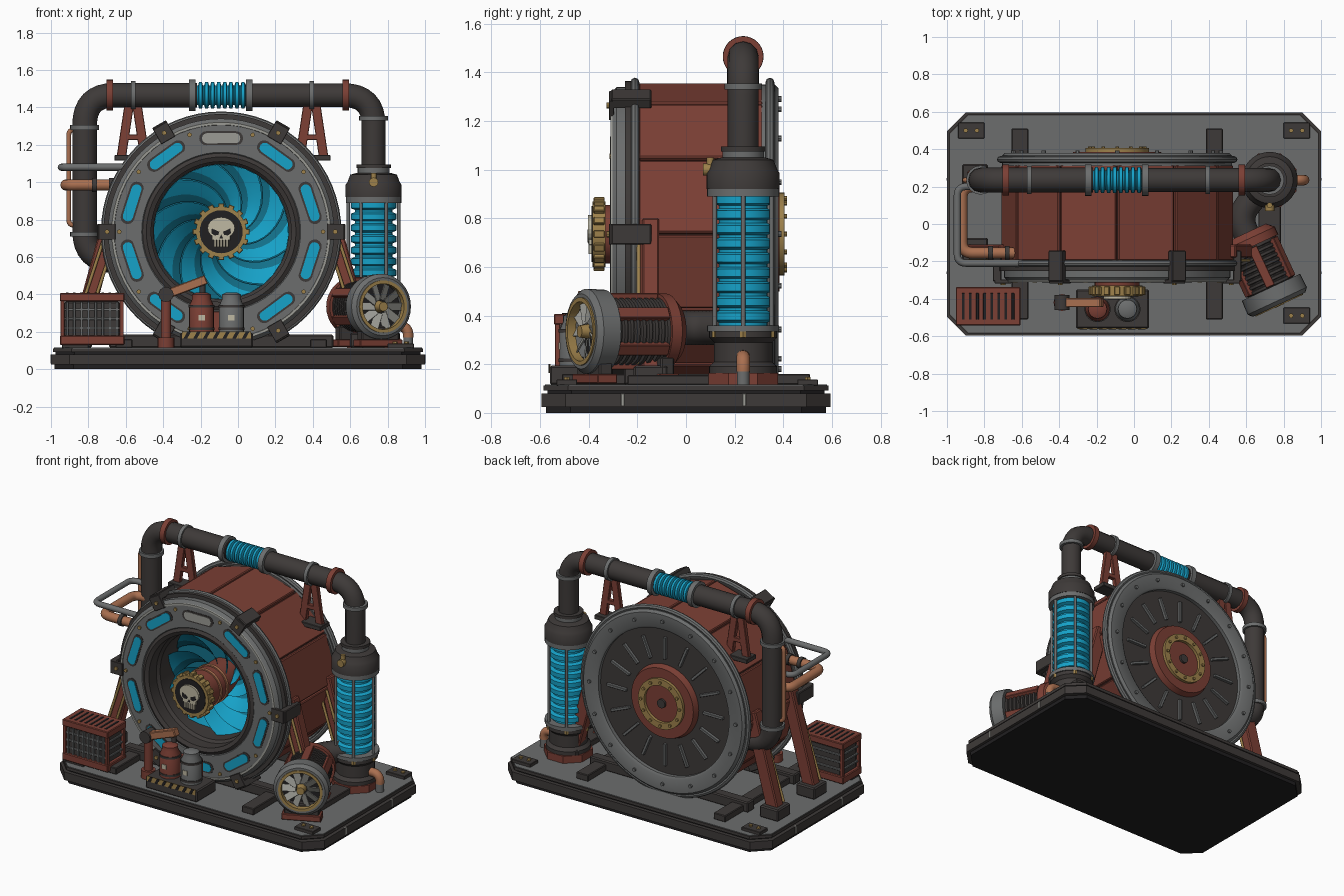
import bpy, bmesh
from math import sin, cos, pi, radians, tau
from mathutils import Matrix, Vector

cube = bpy.data.objects.get("Cube")
if cube:
    bpy.data.objects.remove(cube)


def paint(name, r, g, b):
    mat = bpy.data.materials.new(name)
    mat.use_nodes = True
    mat.diffuse_color = (r, g, b, 1)
    mat.node_tree.nodes["Principled BSDF"].inputs["Base Color"].default_value = (r, g, b, 1)
    return mat


black = paint("black", .015, .014, .015)
dark = paint("charcoal", .048, .042, .04)
steel = paint("steel_grey", .15, .155, .155)
pale = paint("pale_grey", .33, .33, .3)
red = paint("rust_red", .2, .05, .035)
blue = paint("glow_blue", .008, .36, .58)
teal = paint("deep_blue", .006, .16, .25)
brass = paint("brass", .34, .22, .07)
copper = paint("copper", .4, .16, .08)
bone = paint("bone", .52, .48, .36)


# ---- helpers
def shift(x, y, z):
    return Matrix.Translation((x, y, z))


def finish(name, bm, mats, frame, smooth=35):
    bmesh.ops.recalc_face_normals(bm, faces=bm.faces)
    bm.transform(frame)
    mesh = bpy.data.meshes.new(name)
    bm.to_mesh(mesh)
    bm.free()
    for mat in mats:
        mesh.materials.append(mat)
    if smooth:
        mesh.shade_smooth()
        mesh.set_sharp_from_angle(angle=radians(smooth))
    obj = bpy.data.objects.new(name, mesh)
    bpy.context.collection.objects.link(obj)
    return obj


def box(name, at, size, mat, frame=Matrix(), bevel=.1):
    bm = bmesh.new()
    bmesh.ops.create_cube(bm, size=1)
    bmesh.ops.scale(bm, vec=size, verts=bm.verts)
    if bevel:
        bmesh.ops.bevel(bm, geom=bm.edges[:], offset=min(size) * bevel, segments=1, affect='EDGES')
    finish(name, bm, [mat], frame @ shift(*at), smooth=None)


def lathe(name, profile, mat, frame, sides=48, closed=False):
    bm = bmesh.new()
    rings = [[bm.verts.new((r * cos(tau * k / sides), r * sin(tau * k / sides), h))
              for k in range(sides)] for r, h in profile]
    pairs = list(zip(rings, rings[1:])) + ([(rings[-1], rings[0])] if closed else [])
    for a, b in pairs:
        for k in range(sides):
            n = (k + 1) % sides
            bm.faces.new((a[k], a[n], b[n], b[k]))
    bmesh.ops.remove_doubles(bm, verts=bm.verts, dist=.0001)
    finish(name, bm, [mat], frame, 35 if sides > 12 else None)


def disc(name, r, low, high, mat, frame, sides=32, top=None):
    lathe(name, [(0, low), (r, low), (top or r, high), (0, high)], mat, frame, sides)


def band(name, inner, outer, low, high, mat, frame, sides=48):
    lathe(name, [(inner, low), (outer, low), (outer, high), (inner, high)], mat, frame, sides, True)


def bellows(name, low, high, r_in, r_out, ribs, mat, frame):
    step, profile = (high - low) / ribs, []
    for k in range(ribs):
        for r, t in ((r_in, 0), (r_in, .2), (r_out, .35), (r_out, .85), (r_in, 1)):
            profile.append((r, low + step * (k + t)))
    lathe(name, profile, mat, frame, 32)


def prism(name, outline, depth, mat, frame):
    bm = bmesh.new()
    face = bm.faces.new([bm.verts.new((x, y, 0)) for x, y in outline])
    grown = bmesh.ops.extrude_face_region(bm, geom=[face])
    moved = [v for v in grown["geom"] if isinstance(v, bmesh.types.BMVert)]
    bmesh.ops.translate(bm, verts=moved, vec=(0, 0, depth))
    finish(name, bm, [mat], frame, smooth=None)


def stadium(width, length):
    r, s = width / 2, length / 2 - width / 2
    return [(r * cos(pi * k / 8), r * sin(pi * k / 8) + (s if k < 9 else -s)) for k in range(17)]


def along(p, q):
    d = Vector(q) - Vector(p)
    return shift(*p) @ d.to_track_quat('Z', 'Y').to_matrix().to_4x4(), d.length


def beam(name, p, q, width, depth, mat):
    frame, length = along(p, q)
    box(name, (0, 0, length / 2), (width, depth, length), mat, frame)


def rod(name, p, q, r, mat, sides=12):
    frame, length = along(p, q)
    disc(name, r, 0, length, mat, frame, sides + 1)


def tube(name, points, r, mat, bend=.1):
    pts = [Vector(p) for p in points]
    path = [pts[0]]
    for a, p, b in zip(pts, pts[1:], pts[2:]):
        s, e = p + (a - p).normalized() * bend, p + (b - p).normalized() * bend
        path += [s.lerp(p, t / 8).lerp(p.lerp(e, t / 8), t / 8) for t in range(9)]
    path.append(pts[-1])
    curve = bpy.data.curves.new(name, 'CURVE')
    curve.dimensions, curve.bevel_depth, curve.bevel_resolution = '3D', r, 4
    curve.use_fill_caps = True
    line = curve.splines.new('POLY')
    line.points.add(len(path) - 1)
    for node, p in zip(line.points, path):
        node.co = (*p, 1)
    line.use_smooth = True
    curve.materials.append(mat)
    bpy.context.collection.objects.link(bpy.data.objects.new(name, curve))


# ---- base platform
def plate(name, inset, low, high, mat):
    x, y, c = 1 - inset, .595 - inset, .1
    half = [(x, c - y), (x, y - c), (x - c, y), (c - x, y)]
    prism(name, half + [(-a, -b) for a, b in half], high - low, mat, shift(0, 0, low))


plate("base_bottom", .02, 0, .025, black)
plate("base_skirt", 0, .025, .08, dark)
plate("base_groove", .025, .08, .092, black)
plate("base_rim", .01, .092, .112, dark)
plate("base_deck", .015, .112, .116, steel)
for side in (-1, 1):
    for y in (-.26, .24):
        box("base_side_clip", (side * .995, y, .055), (.014, .014, .05), pale)
    for y in (-.49, .5):
        box("corner_pad", (side * .87, y, .125), (.14, .085, .025), dark)
        for dx in (-.03, .03):
            disc("corner_bolt", .013, .135, .147, brass, shift(side * .87 + dx, y, 0), 6)
    box("cradle_rail", (side * .52 - .09, 0, .138), (.09, 1.02, .045), dark)
    box("cradle_cross_beam", (-.09, side * .25 + .03, .15), (1.2, .07, .07), dark)

# ---- drum: the wheel frame has x outward, y along the rim, z to the front
HUB = shift(-.09, 0, .735)


def wheel(angle=0, r=0, h=0):
    return HUB @ Matrix.Rotation(-radians(angle), 4, 'Y') @ shift(r, -h, 0) @ Matrix.Rotation(pi / 2, 4, 'X')


axle = wheel()
band("drum_core", .4, .6, -.32, .22, dark, axle, 12)
for k in range(12):
    box("drum_panel", (0, 0, 0), (.028, .308, .51), red, wheel(30 * k + 15, .587, -.06), .2)
band("front_flange", .42, .63, .2, .25, dark, axle, 64)
lathe("front_ring", [(.41, .24), (.41, .29), (.425, .305), (.585, .305), (.605, .285), (.605, .24)], steel, axle, 64)
lathe("front_ring_edge", [(.57, .303), (.572, .31), (.585, .31), (.587, .303)], pale, axle, 64)
lathe("intake_sleeve", [(.42, .24), (.42, .3), (.4, .312), (.375, .3), (.375, .22), (.36, .2), (.36, 0)], dark, axle, 64)
for h in (.21, -.345):
    lathe("rim_tube", [(.625 + .018 * cos(tau * k / 8), h + .018 * sin(tau * k / 8)) for k in range(8)],
          steel, axle, 64, True)
for k in range(10):
    a = 36 * k + 18
    prism("ring_window_frame", stadium(.075, .235), .004, dark, wheel(a, .5, .304))
    prism("ring_window", stadium(.055, .205), .007, pale if a == 90 else blue, wheel(a, .5, .304))
    disc("ring_bolt", .012, 0, .01, brass, wheel(a + 18, .545, .304), 8)
for k in range(6):
    box("rim_bracket", (.642, 0, .225), (.045, .085, .165), dark, wheel(60 * k))
    box("rim_bracket_lip", (.61, 0, .307), (.09, .085, .02), dark, wheel(60 * k))
    disc("bracket_bolt", .013, 0, .01, brass, wheel(60 * k, .61, .316), 8)

# ---- turbine fan and hub
disc("fan_back", .37, 0, .02, teal, axle, 48)
bm = bmesh.new()
for k in range(10):
    rows = []
    for i in range(9):
        r, a = .1 + .26 * i / 8, tau * k / 10 + i / 8
        rows.append([bm.verts.new((r * cos(a + .2 * j), r * sin(a + .2 * j), .13 - .03 * j)) for j in range(4)])
    for low, high in zip(rows, rows[1:]):
        for j in range(3):
            face = bm.faces.new((low[j], high[j], high[j + 1], low[j + 1]))
            face.material_index = j // 2
finish("fan_blades", bm, [blue, teal], axle)
disc("hub_shaft", .12, .02, .33, red, axle)
for h in (.15, .22):
    band("hub_shaft_ring", .11, .128, h, h + .02, copper, axle)
band("hub_gear", .1, .135, .33, .385, brass, axle)
for k in range(16):
    box("gear_tooth", (0, 0, 0), (.03, .03, .045), brass, wheel(22.5 * k, .137, .357))
disc("emblem_backing", .115, .33, .388, black, axle)
face_frame = axle @ shift(0, 0, .386)
prism("skull_cranium", [(.073 * cos(tau * k / 20), .02 + .058 * sin(tau * k / 20)) for k in range(20)], .016, bone, face_frame)
box("skull_cheeks", (0, -.02, .007), (.1, .05, .016), bone, face_frame)
for k in range(5):
    box("skull_tooth", (.016 * (k - 2), -.06, .007), (.013, .045, .014), bone, face_frame)
for side in (-1, 1):
    prism("skull_eye", [(side * x, y) for x, y in ((.01, .0), (.05, .018), (.052, -.008), (.035, -.02), (.015, -.016))],
          .003, black, face_frame @ shift(0, 0, .015))
prism("skull_nose", [(-.01, -.035), (.01, -.035), (0, -.015)], .003, black, face_frame @ shift(0, 0, .015))

# ---- drum back plate
back = axle @ Matrix.Rotation(pi, 4, 'X')
disc("back_plate", .6, .3, .345, dark, back, 64)
lathe("back_rim", [(.615, .31), (.615, .365), (.6, .38), (.51, .38), (.495, .37), (.495, .34)], steel, back, 64)
for k in range(16):
    spin = back @ Matrix.Rotation(tau * k / 16, 4, 'Z')
    box("back_fin", (.365, 0, .352), (.15, .018, .025), steel, spin)
    disc("back_rim_bolt", .012, .38, .392, steel, spin @ shift(.555, 0, 0), 8)
disc("back_hub", .25, .34, .385, red, back, 48, .235)
band("back_hub_ring", .125, .17, .37, .405, brass, back)
for k in range(12):
    disc("back_hub_bolt", .01, .4, .415, brass, back @ Matrix.Rotation(tau * k / 12, 4, 'Z') @ shift(.147, 0, 0), 8)
disc("back_hub_cap", .03, .38, .4, dark, back, 16)

# ---- drum legs and pipe trestles
for side in (-1, 1):
    for y in (-.145, .25):
        top, foot = (side * .59 - .09, y, .79), (side * .76 - .09, y, .17)
        beam("drum_leg", foot, top, .07, .09, red)
        box("drum_leg_foot", (foot[0], y, .155), (.14, .14, .08), dark)
        for dx in (-.03, .03):
            rod("leg_brace", (foot[0] + dx, y - .05, .2), (top[0] + dx, y - .05, .72), .009, brass)
    x = side * .478 - .083
    for lean in (-1, 1):
        beam("trestle_leg", (x + lean * .065, .235, 1.12), (x + lean * .02, .235, 1.42), .03, .05, red)
    box("trestle_brace", (x, .235, 1.24), (.09, .03, .03), red)
    box("trestle_foot", (x, .235, 1.13), (.2, .1, .03), dark)

# ---- main overhead pipe
Y, TOP, LEFT, RIGHT = .235, 1.465, -.82, .725
tube("main_pipe_left", [(-.6, Y, .58), (LEFT, Y, .58), (LEFT, Y, TOP), (-.22, Y, TOP)], .066, dark, .16)
tube("main_pipe_right", [(.04, Y, TOP), (RIGHT, Y, TOP), (RIGHT, Y, 1.05)], .064, dark, .16)
across = shift(0, Y, TOP) @ Matrix.Rotation(pi / 2, 4, 'Y')
bellows("pipe_bellows", -.22, .04, .052, .07, 8, blue, across)
for x, r, w, mat in ((-.245, .084, .035, steel), (.06, .084, .035, steel), (-.685, .083, .035, red),
                     (.575, .083, .035, red), (-.56, .075, .025, steel), (.395, .075, .025, steel)):
    band("pipe_collar", .05, r, x - w / 2, x + w / 2, mat, across, 32)
for x, z in ((LEFT, 1.28), (LEFT, .71), (RIGHT, 1.33)):
    band("pipe_collar", .05, .077, z, z + .025, steel, shift(x, Y, 0), 32)

# ---- coolant column
column = shift(RIGHT, Y, 0)
disc("column_base", .155, .115, .165, red, column @ Matrix.Rotation(pi / 8, 4, 'Z'), 8)
lathe("column_pedestal", [(.14, .16), (.14, .19), (.12, .21), (.12, .29), (.14, .31), (.14, .34), (.1, .35)], dark, column)
band("column_lower_ring", .1, .148, .335, .36, steel, column)
bellows("column_bellows", .36, .9, .1, .122, 9, blue, column)
band("column_upper_ring", .1, .148, .89, .92, steel, column)
lathe("column_cap", [(.1, .91), (.15, .92), (.15, .985), (.14, 1), (.125, 1.04), (.09, 1.05), (.06, 1.05)], dark, column)
band("column_neck", .05, .085, 1.04, 1.075, steel, column)
band("column_neck_flange", .05, .092, 1.075, 1.095, dark, column)
for k in range(6):
    a = tau * k / 6
    spot = column @ shift(.135 * cos(a), .135 * sin(a), 0)
    disc("column_rod", .009, .35, .9, steel, spot, 13)
    disc("column_rod_nut", .014, .31, .335, brass, spot, 6)
rod("column_valve", (RIGHT, .13, 1), (RIGHT, .07, 1), .025, brass)
disc("column_valve_post", .015, .97, 1.05, brass, shift(RIGHT, .1, 0), 13)
tube("drain_elbow", [(.8, Y, .23), (.91, Y, .23), (.91, Y, .17)], .028, copper, .05)
disc("drain_pipe", .026, .115, .19, steel, shift(.91, Y, 0), 16)
box("column_skid", (RIGHT, .06, .135), (.12, .6, .04), dark)

# ---- generator, its frame has z along the axis to the front and y up
heading = Vector((.42, -.906, 0))
motor = along((.77, -.42, .335), Vector((.77, -.42, .335)) + heading)[0]
lathe("motor_front_ring", [(.13, -.09), (.172, -.09), (.175, -.01), (.155, .012), (.13, .012)], steel, motor, 32, True)
band("motor_brass_ring", .122, .14, -.02, .018, brass, motor)
disc("motor_fan_back", .13, -.09, -.06, black, motor)
for k in range(10):
    vane = motor @ Matrix.Rotation(tau * k / 10, 4, 'Z') @ shift(.08, 0, -.02) @ Matrix.Rotation(.5, 4, 'X')
    box("motor_vane", (0, 0, 0), (.09, .045, .006), pale, vane, 0)
disc("motor_hub", .035, -.06, .02, brass, motor, 16, .025)
bellows("motor_fins", -.34, -.09, .125, .14, 9, dark, motor)
for k in range(6):
    box("motor_rib", (.142, 0, -.21), (.03, .05, .23), red, motor @ Matrix.Rotation(tau * k / 6 + pi / 6, 4, 'Z'))
lathe("motor_rear_cap", [(.1, -.33), (.155, -.33), (.155, -.375), (.12, -.41), (0, -.41)], red, motor, 32)
for h in (-.05, -.33):
    box("motor_foot", (0, -.16, h), (.22, .11, .06), dark, motor)
    box("motor_shoe", (0, -.195, h), (.25, .04, .09), red, motor)
tube("motor_duct", [(.63, -.12, .35), (.56, .04, .35), (.7, .22, .35)], .07, dark, .08)

# ---- equipment crate
crate = shift(-.78, -.44, 0)
box("crate_body", (0, 0, .26), (.3, .17, .22), dark, crate)
box("crate_lid", (0, 0, .385), (.345, .205, .045), red, crate)
box("crate_sill", (0, 0, .155), (.345, .205, .05), red, crate)
for k in range(8):
    x = .038 * (k - 3.5)
    box("crate_vent", (x, 0, .407), (.014, .14, .006), black, crate)
    box("crate_grille_bar", (x, -.09, .27), (.012, .015, .18), steel, crate)
for z in (.22, .27, .32):
    box("crate_grille_rail", (0, 0, z), (.32, .19, .012), steel, crate)
for sx in (-1, 1):
    for sy in (-1, 1):
        box("crate_post", (sx * .158, sy * .088, .27), (.022, .022, .22), red, crate)

# ---- canister tray and service arm
tray = shift(-.115, -.455, 0)
box("tray", (0, 0, .155), (.39, .21, .08), dark, tray)
box("tray_sill", (0, -.104, .183), (.37, .006, .036), brass, tray, 0)
for k in range(7):
    x = .052 * (k - 3)
    prism("hazard_stripe", [(x - .02, .165), (x, .165), (x + .02, .201), (x, .201)], .004, black,
          tray @ shift(0, -.106, 0) @ Matrix.Rotation(pi / 2, 4, 'X'))
box("tray_back", (0, .085, .25), (.2, .03, .12), red, tray)
for x, mat in ((-.08, red), (.08, steel)):
    can = tray @ shift(x, 0, 0)
    lathe("canister", [(.066, .19), (.066, .34), (.05, .375), (.05, .4), (.03, .41), (0, .41)], mat, can, 24)
    for z in (.21, .33):
        band("canister_hoop", .05, .07, z, z + .014, dark, can, 24)
    box("canister_label", (0, -.066, .275), (.035, .006, .03), bone, can, 0)
disc("arm_base", .045, .115, .17, red, shift(-.385, -.42, 0), 16)
disc("arm_post", .028, .17, .4, red, shift(-.385, -.42, 0), 16)
rod("arm_joint", (-.385, -.46, .4), (-.385, -.38, .4), .04, dark, 16)
beam("arm_boom", (-.41, -.42, .39), (-.17, -.42, .48), .05, .05, copper)
tube("arm_hose", [(-.19, -.42, .46), (-.19, -.42, .4)], .015, dark)

# ---- side plumbing
tube("steel_pipe", [(LEFT, .2, 1.08), (-.945, .2, 1.08), (-.945, -.21, 1.08), (-.6, -.21, 1.08)], .019, steel, .05)
tube("copper_pipe", [(LEFT, .2, .985), (-.92, .2, .985), (-.92, -.155, .985), (-.62, -.155, .985)], .03, copper, .06)
for p, q in (((-.78, -.155), (-.755, -.155)), ((-.69, -.155), (-.665, -.155))):
    rod("copper_pipe_collar", (*p, .985), (*q, .985), .038, dark, 16)
tube("copper_bypass", [(LEFT, Y, 1.28), (-.905, Y, 1.28), (-.905, Y, .77), (LEFT, Y, .77)], .013, copper, .03)
